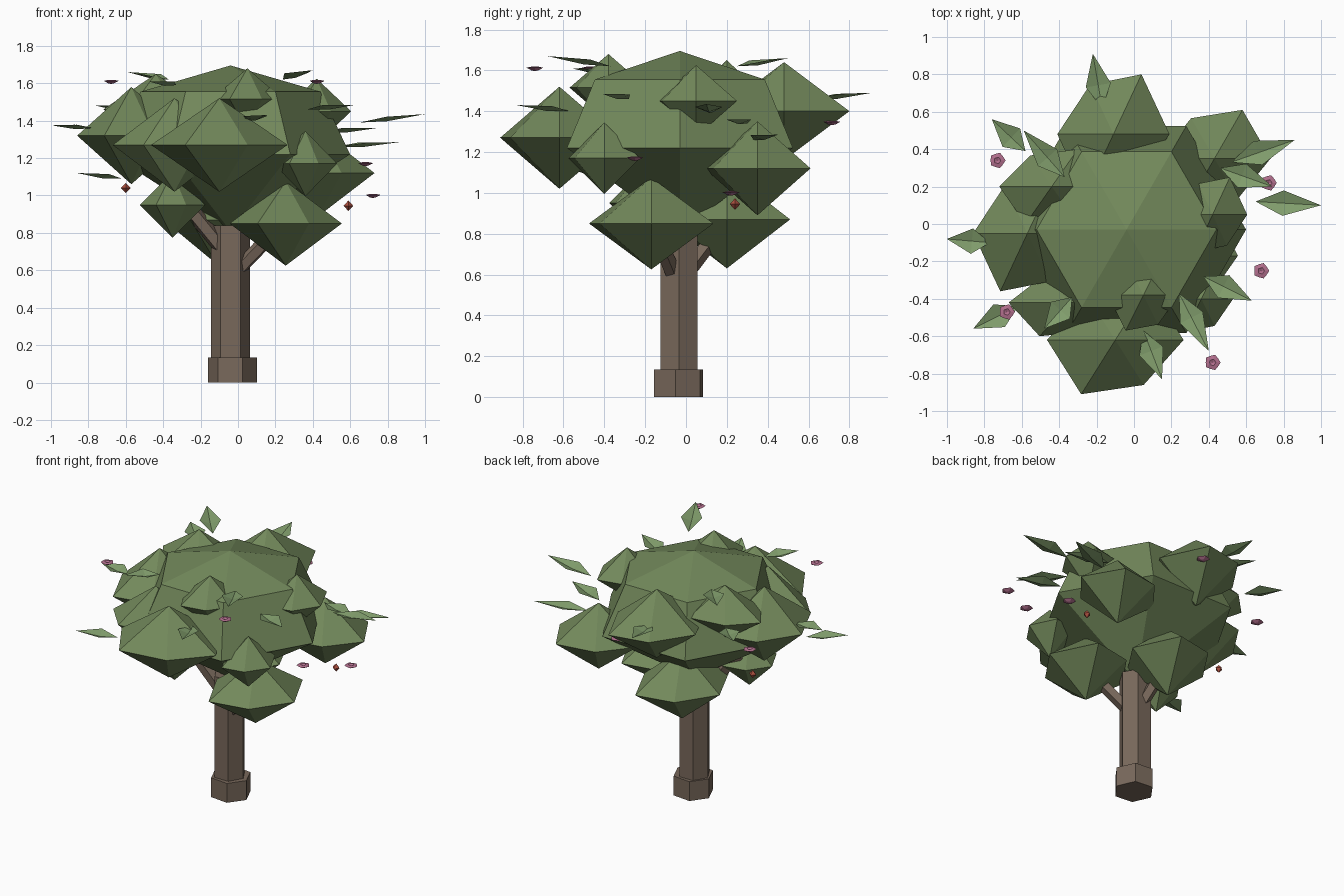
import bpy
from math import cos, sin, pi, radians
from mathutils import Vector


def material(name, color):
    m = bpy.data.materials.new(name)
    m.diffuse_color = (*color, 1)
    return m


GREEN = material("foliage", (0.17, 0.25, 0.105))
LEAF = material("leaf", (0.22, 0.34, 0.15))
BARK = material("bark", (0.19, 0.14, 0.105))
PINK = material("petal", (0.45, 0.16, 0.27))
RED = material("berry", (0.42, 0.08, 0.05))


def add_mesh(name, verts, faces, mat):
    me = bpy.data.meshes.new(name)
    me.from_pydata([tuple(v) for v in verts], [], faces)
    me.materials.append(mat)
    ob = bpy.data.objects.new(name, me)
    bpy.context.collection.objects.link(ob)
    return ob


def ring_solid(name, center, rings, top, bottom, mat, sides=6, scale=(1, 1), wobble=(1,)):
    # stacked rings of (radius, height) closed by a point at each end
    c = Vector(center)
    w = [wobble[i % len(wobble)] for i in range(sides)]
    verts = [c + Vector((scale[0] * r * w[i] * cos(2 * pi * i / sides),
                         scale[1] * r * w[i] * sin(2 * pi * i / sides), z))
             for r, z in rings for i in range(sides)]
    b = len(verts)
    verts += [c + Vector((0, 0, bottom)), c + Vector((0, 0, top))]
    faces = []
    for k in range(len(rings) - 1):
        for i in range(sides):
            j = (i + 1) % sides
            faces.append((k * sides + i, k * sides + j, (k + 1) * sides + j, (k + 1) * sides + i))
    last = (len(rings) - 1) * sides
    for i in range(sides):
        j = (i + 1) % sides
        faces += [(j, i, b), (last + i, last + j, b + 1)]
    return add_mesh(name, verts, faces, mat)


def cylinder(name, a, b, r, sides=6, rot=0.0):
    a, b = Vector(a), Vector(b)
    bpy.ops.mesh.primitive_cylinder_add(vertices=sides, radius=r, depth=(b - a).length,
                                        location=(a + b) / 2)
    ob = bpy.context.object
    ob.name = name
    ob.rotation_mode = 'QUATERNION'
    q = Vector((0, 0, 1)).rotation_difference(b - a)
    ob.rotation_quaternion = q @ Vector((1, 0, 0)).rotation_difference(Vector((cos(rot), sin(rot), 0)))
    ob.data.materials.append(BARK)


# trunk, root collar and branches
cylinder("trunk", (-0.04, -0.035, 0.02), (-0.04, -0.035, 0.84), 0.105, rot=radians(30))
cylinder("trunk_base", (-0.03, -0.037, 0), (-0.03, -0.037, 0.135), 0.131, rot=radians(24))
cylinder("branch_right", (-0.03, -0.05, 0.57), (0.25, -0.17, 0.86), 0.04, 5)
cylinder("branch_left", (-0.07, -0.05, 0.70), (-0.34, -0.1, 1.03), 0.045, 5)
cylinder("branch_back", (-0.04, -0.02, 0.58), (-0.11, 0.2, 0.87), 0.04, 5)

# central crown: domed above, steep point below
R = 0.68
ring_solid("crown", (-0.04, -0.03, 1.22), [(R * 0.94, 0), (R * 0.707, 0.335)],
           0.475, -0.41, GREEN)

# foliage clumps: centre, half extents
clumps = [
    (-0.10, -0.62, 1.27, 0.365, 0.29, 0.25),
    (-0.11, 0.48, 1.40, 0.30, 0.32, 0.24),
    (-0.57, -0.05, 1.32, 0.29, 0.31, 0.26),
    (0.43, 0.35, 1.12, 0.30, 0.26, 0.23),
    (0.36, -0.40, 1.17, 0.17, 0.175, 0.175),
    (0.255, -0.17, 0.85, 0.30, 0.305, 0.225),
    (-0.11, 0.20, 0.87, 0.29, 0.31, 0.24),
    (-0.35, -0.20, 0.95, 0.175, 0.175, 0.175),
    (-0.34, -0.42, 1.27, 0.33, 0.18, 0.25),
    (0.05, -0.38, 1.515, 0.19, 0.19, 0.165),
    (-0.44, 0.20, 1.46, 0.28, 0.20, 0.19),
    (0.42, 0.05, 1.45, 0.185, 0.20, 0.175),
]
for n, (x, y, z, ex, ey, ez) in enumerate(clumps):
    ring_solid(f"foliage_clump_{n + 1}", (x, y, z), [(1, 0)], ez, -ez, GREEN,
               scale=(ex, ey / 0.866), wobble=(1, 1, 0.83))

# leaves: base x, y, z then tip x, y, z
leaves = [
    (-0.17, 0.62, 1.46, -0.22, 0.91, 1.49),
    (-0.58, 0.39, 1.46, -0.76, 0.56, 1.48),
    (-0.37, 0.25, 1.62, -0.59, 0.50, 1.66),
    (-0.77, -0.10, 1.36, -1.00, -0.08, 1.375),
    (-0.62, -0.44, 1.09, -0.86, -0.56, 1.12),
    (-0.33, -0.39, 1.59, -0.48, -0.56, 1.61),
    (0.05, -0.57, 1.40, 0.15, -0.83, 1.43),
    (0.24, -0.37, 1.62, 0.40, -0.68, 1.67),
    (0.37, -0.28, 1.46, 0.63, -0.41, 1.485),
    (0.65, 0.12, 1.39, 1.00, 0.10, 1.435),
    (0.52, 0.33, 1.26, 0.86, 0.45, 1.285),
    (0.46, 0.30, 1.34, 0.74, 0.20, 1.36),
]
for n, p in enumerate(leaves):
    base, tip = Vector(p[:3]), Vector(p[3:])
    d = tip - base
    side = d.cross(Vector((0, 0, 1))).normalized() * 0.068
    mid = base + d * 0.42
    up = Vector((0, 0, 0.012))
    add_mesh(f"leaf_{n + 1}", [base, mid + side + up, tip, mid - side + up, mid - up],
             [(0, 1, 4), (1, 2, 4), (2, 3, 4), (3, 0, 4)], LEAF)

# small blossoms
blossoms = [(-0.73, 0.34, 1.33), (-0.68, -0.47, 1.61), (0.72, 0.22, 1.0),
            (0.68, -0.25, 1.17), (0.42, -0.74, 1.61), (0.03, 0.715, 1.345)]
for n, p in enumerate(blossoms):
    ring_solid(f"blossom_{n + 1}", p, [(0.018, -0.01), (0.043, 0.003), (0.018, 0.008)],
               0.0, -0.014, PINK, sides=10, wobble=(1, 0.85))

# berries
for n, p in enumerate([(-0.60, 0.12, 1.04), (0.59, 0.24, 0.945)]):
    ring_solid(f"berry_{n + 1}", p, [(0.026, 0)], 0.028, -0.028, RED, sides=4)
